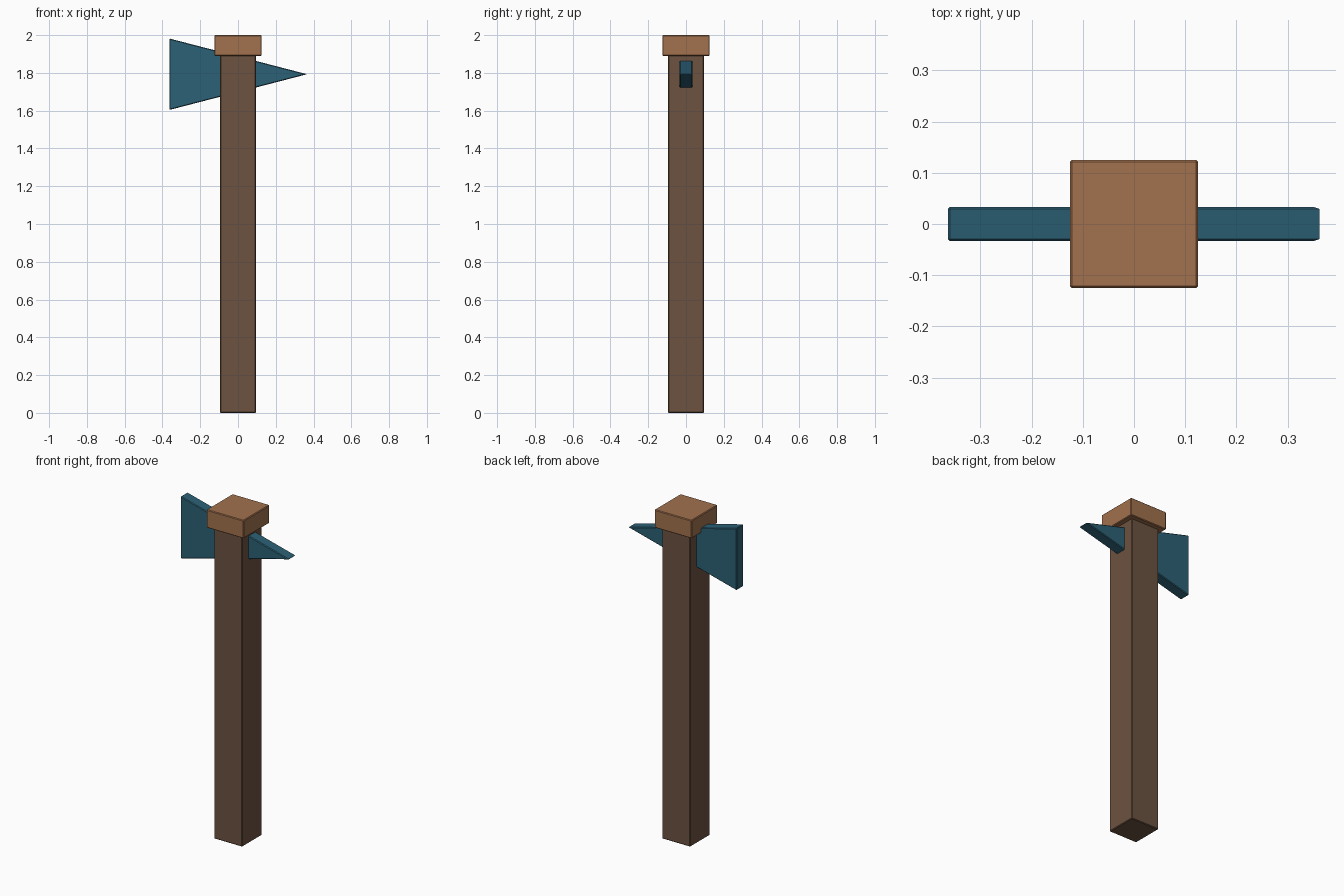
import bpy, bmesh

if "Cube" in bpy.data.objects:
    bpy.data.objects.remove(bpy.data.objects["Cube"])


def prism(name, outline, depth, color, bevel=0.004):
    """Extrude an x-z outline symmetrically along y and chamfer every edge."""
    bm = bmesh.new()
    face = bm.faces.new([bm.verts.new((x, -depth / 2, z)) for x, z in outline])
    ext = bmesh.ops.extrude_face_region(bm, geom=[face])
    verts = [g for g in ext["geom"] if isinstance(g, bmesh.types.BMVert)]
    bmesh.ops.translate(bm, verts=verts, vec=(0, depth, 0))
    bmesh.ops.recalc_face_normals(bm, faces=bm.faces)
    bmesh.ops.bevel(bm, geom=list(bm.edges), offset=bevel, segments=1,
                    affect='EDGES', clamp_overlap=True)
    mesh = bpy.data.meshes.new(name)
    bm.to_mesh(mesh)
    bm.free()
    obj = bpy.data.objects.new(name, mesh)
    bpy.context.collection.objects.link(obj)
    mat = bpy.data.materials.new(name + "_paint")
    mat.diffuse_color = (*color, 1)
    mat.use_nodes = True
    mat.node_tree.nodes["Principled BSDF"].inputs["Base Color"].default_value = mat.diffuse_color
    mesh.materials.append(mat)
    return obj


def rect(half, z0, z1):
    return [(-half, z0), (half, z0), (half, z1), (-half, z1)]


# Square upright post
prism("post", rect(0.095, 0.0, 1.90), 0.19, (0.15, 0.085, 0.052))

# Wider block on top
prism("cap", rect(0.125, 1.89, 2.0), 0.25, (0.36, 0.165, 0.075))

# Triangular pointer plate running through the post, tip towards +x
prism("pointer", [(-0.363, 1.604), (0.366, 1.793), (-0.363, 1.982)],
      0.067, (0.025, 0.12, 0.18))
